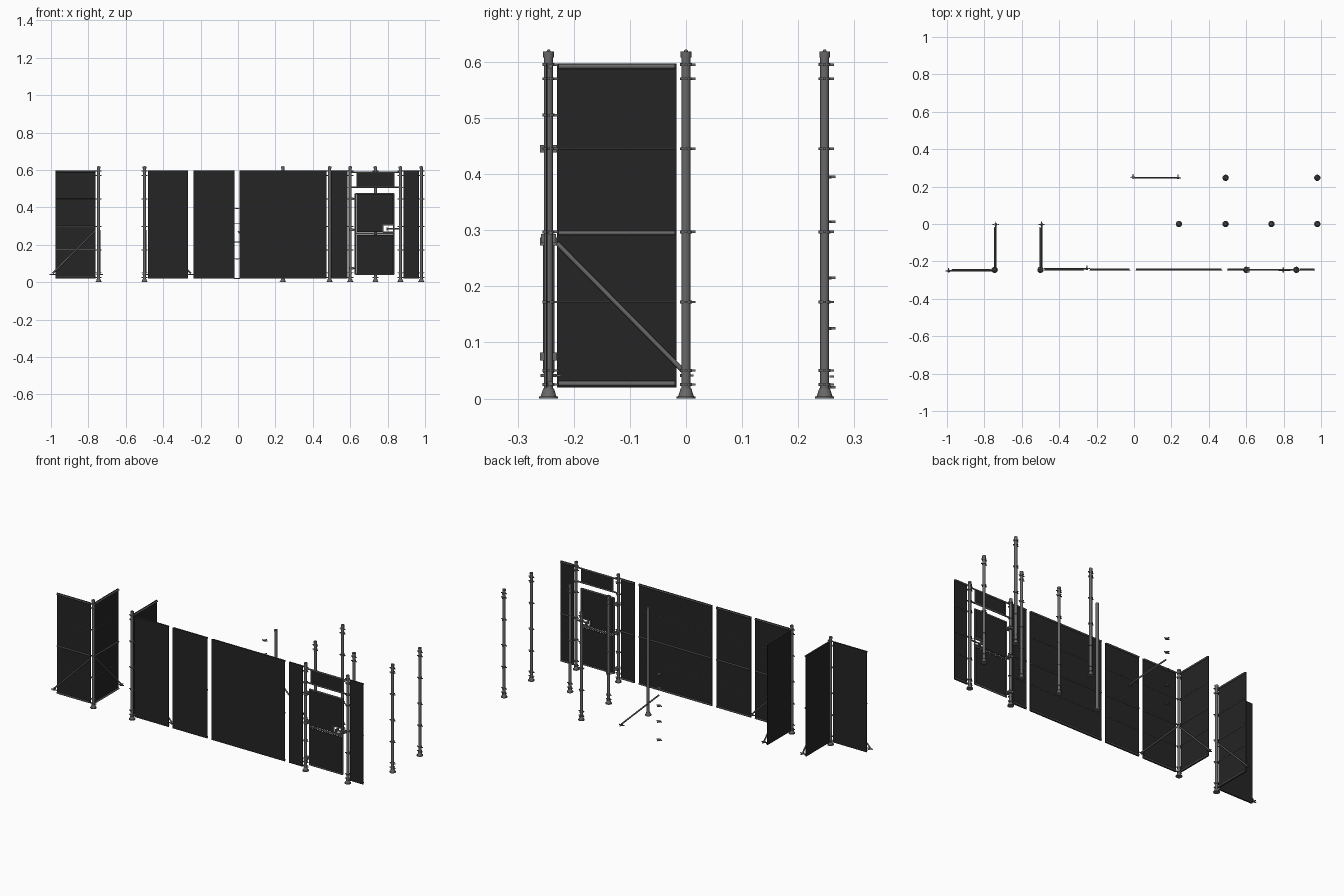
import bpy, bmesh
from math import radians
from mathutils import Vector

cube = bpy.data.objects.get("Cube")
if cube:
    bpy.data.objects.remove(cube)


def material(name, value):
    m = bpy.data.materials.new(name)
    m.use_nodes = True
    colour = (value, value, value, 1)
    m.diffuse_color = colour
    m.node_tree.nodes["Principled BSDF"].inputs["Base Color"].default_value = colour
    return m


STEEL = material("grey steel", 0.14)
SHEET = material("dark sheet", 0.018)
made = []


def finish(name, bm, mat):
    mesh = bpy.data.meshes.new(name)
    bm.to_mesh(mesh)
    bm.free()
    mesh.materials.append(mat)
    ob = bpy.data.objects.new(name, mesh)
    bpy.context.collection.objects.link(ob)
    made.append(ob)
    return ob


def add_box(bm, centre, size):
    verts = bmesh.ops.create_cube(bm, size=1)["verts"]
    for v in verts:
        v.co = Vector(centre) + v.co * Vector(size)


def add_tube(bm, a, b, r1, r2=None, sides=12):
    a, b = Vector(a), Vector(b)
    verts = bmesh.ops.create_cone(bm, cap_ends=True, segments=sides, radius1=r1,
                                  radius2=r1 if r2 is None else r2, depth=(b - a).length)["verts"]
    turn = (b - a).to_track_quat("Z", "Y")
    for v in verts:
        v.co = (a + b) / 2 + turn @ v.co


def tube(name, a, b, r):
    bm = bmesh.new()
    add_tube(bm, a, b, r)
    return finish(name, bm, STEEL)


def box(name, centre, size, mat):
    bm = bmesh.new()
    add_box(bm, centre, size)
    return finish(name, bm, mat)


def add_clamp(bm, x, y, z, collar=0.0105):
    # Collar with bolt lugs on three sides
    add_tube(bm, (x, y, z - 0.0025), (x, y, z + 0.0025), collar)
    for dx, dy in ((1, 0), (-1, 0), (0, 1)):
        size = (0.008 if dx else 0.005, 0.008 if dy else 0.005, 0.004)
        add_box(bm, (x + dx * 0.0125, y + dy * 0.0125, z), size)


CLAMPS = (0.025, 0.05, 0.172, 0.297, 0.445, 0.57, 0.595)


def post(name, x, y, clamps=CLAMPS):
    bm = bmesh.new()
    # Foot flange, flared socket, shaft, cap and knob
    for z0, z1, r0, r1 in ((0, 0.004, 0.017, 0.017), (0.004, 0.018, 0.014, 0.0095),
                           (0.018, 0.61, 0.008, 0.008), (0.608, 0.618, 0.0095, 0.0095),
                           (0.618, 0.622, 0.004, 0.002)):
        add_tube(bm, (x, y, z0), (x, y, z1), r0, r1, 16)
    for z in clamps:
        add_clamp(bm, x, y, z)
    return finish(name, bm, STEEL)


def brace(name, high, low, z_high, z_low):
    a, b = Vector((*high, z_high)), Vector((*low, z_low))
    tube(name, a, b, 0.0042)
    bm = bmesh.new()
    add_clamp(bm, low[0], low[1], z_low - 0.006, 0.008)
    finish(name + "_foot", bm, STEEL)


def panel(name, a, b, side, braced=False):
    # Sheet on one side; rails on the side given
    a, b, side = Vector(a), Vector(b), Vector(side)
    run = (b - a).normalized()
    mid = (a + b) / 2 - side * 0.003
    span = b - a
    size = [max(abs(s), 0.003) for s in span]
    box(name + "_sheet", (*mid, 0.3085), (*size, 0.577), SHEET)
    inset = run * 0.003
    for label, z, r in (("bottom", 0.0265, 0.0045), ("middle", 0.295, 0.004), ("top", 0.592, 0.0045),
                        ("lower_tie", 0.173, 0.001), ("upper_tie", 0.445, 0.001)):
        off = side * (0.003 if r > 0.002 else -0.001)
        tube(f"{name}_{label}_rail", (*(a + inset + off), z), (*(b - inset + off), z), r)
    if braced:
        off = side * 0.006
        brace(name + "_brace", a + off, b + run * 0.014 + off, 0.277, 0.047)


W = -0.245
FRONT, BACK, PLUS_X = (0, -1), (0, 1), (1, 0)

# Two corner units
post("outer_corner_post", -0.745, W)
panel("outer_front_panel", (-0.763, W), (-0.977, W), FRONT, True)
panel("outer_side_panel", (-0.745, -0.23), (-0.745, -0.017), PLUS_X, True)
post("inner_corner_post", -0.5, W)
panel("inner_front_panel", (-0.48, W), (-0.266, W), BACK, True)
panel("inner_side_panel", (-0.5, -0.23), (-0.5, -0.017), PLUS_X, True)

# Straight wall panels
panel("narrow_panel", (-0.239, W), (-0.02, W), BACK)
panel("wide_panel", (0.007, W), (0.472, W), BACK)
panel("gate_left_filler", (0.497, W), (0.585, W), BACK)
panel("gate_right_filler", (0.884, W), (0.967, W), BACK)

# Free-standing posts
for i, (x, y) in enumerate(((0.49, 0), (0.735, 0), (0.98, 0), (0.49, 0.247), (0.98, 0.247))):
    post(f"free_post_{i + 1}", x, y)
post("plain_post", 0.24, 0, ())

# Loose brace and clamps
brace("loose_brace", (0, 0.247), (0.235, 0.247), 0.272, 0.045)
for i, z in enumerate((0.02, 0.125, 0.215, 0.315, 0.395)):
    bm = bmesh.new()
    add_clamp(bm, -0.005, 0.25, z, 0.009)
    finish(f"loose_clamp_{i + 1}", bm, STEEL)

# Gate posts, stubs and hinges
for name, x, inner in (("gate_hinge_post", 0.6, 0.63), ("gate_latch_post", 0.868, 0.838)):
    post(name, x, W, CLAMPS + (0.505,))
    for z in (0.508, 0.587):
        tube(name + "_stub", (x, W, z), (inner, W, z), 0.004)
for z in (0.075, 0.28, 0.445):
    box("hinge", (0.607, W, z), (0.022, 0.03, 0.014), STEEL)
    tube("hinge_pin", (0.61, W, z), (0.628, W, z), 0.004)

# Transom above the gate
box("transom_sheet", (0.735, W, 0.547), (0.2, 0.003, 0.074), SHEET)
for z in (0.508, 0.587):
    tube("transom_rail", (0.632, W, z), (0.838, W, z), 0.0045)
for x in (0.636, 0.834):
    tube("transom_stile", (x, W, 0.508), (x, W, 0.587), 0.003)

# Gate leaf, with a notch for the latch
box("gate_lower_sheet", (0.731, W, 0.149), (0.196, 0.003, 0.208), SHEET)
box("gate_upper_sheet", (0.731, W, 0.388), (0.196, 0.003, 0.166), SHEET)
box("gate_notch_sheet", (0.704, W, 0.287), (0.142, 0.003, 0.04), SHEET)
for z in (0.042, 0.26, 0.473):
    tube("gate_rail", (0.628, W, z), (0.834, W, z), 0.0045)
for x in (0.628, 0.834):
    tube("gate_stile", (x, W, 0.04), (x, W, 0.475), 0.004)

# Latch frame and handle
for z in (0.268, 0.305):
    box("latch_frame_bar", (0.806, W, z), (0.064, 0.01, 0.005), STEEL)
box("latch_frame_side", (0.776, W, 0.287), (0.005, 0.01, 0.04), STEEL)
tube("latch_bolt", (0.795, W, 0.285), (0.862, W, 0.285), 0.004)
box("latch_handle", (0.798, W, 0.285), (0.008, 0.026, 0.016), STEEL)

# Smooth round parts, keep edges crisp
bpy.ops.object.select_all(action="DESELECT")
for ob in made:
    ob.select_set(True)
bpy.context.view_layer.objects.active = made[0]
bpy.ops.object.shade_smooth_by_angle(angle=radians(40))
